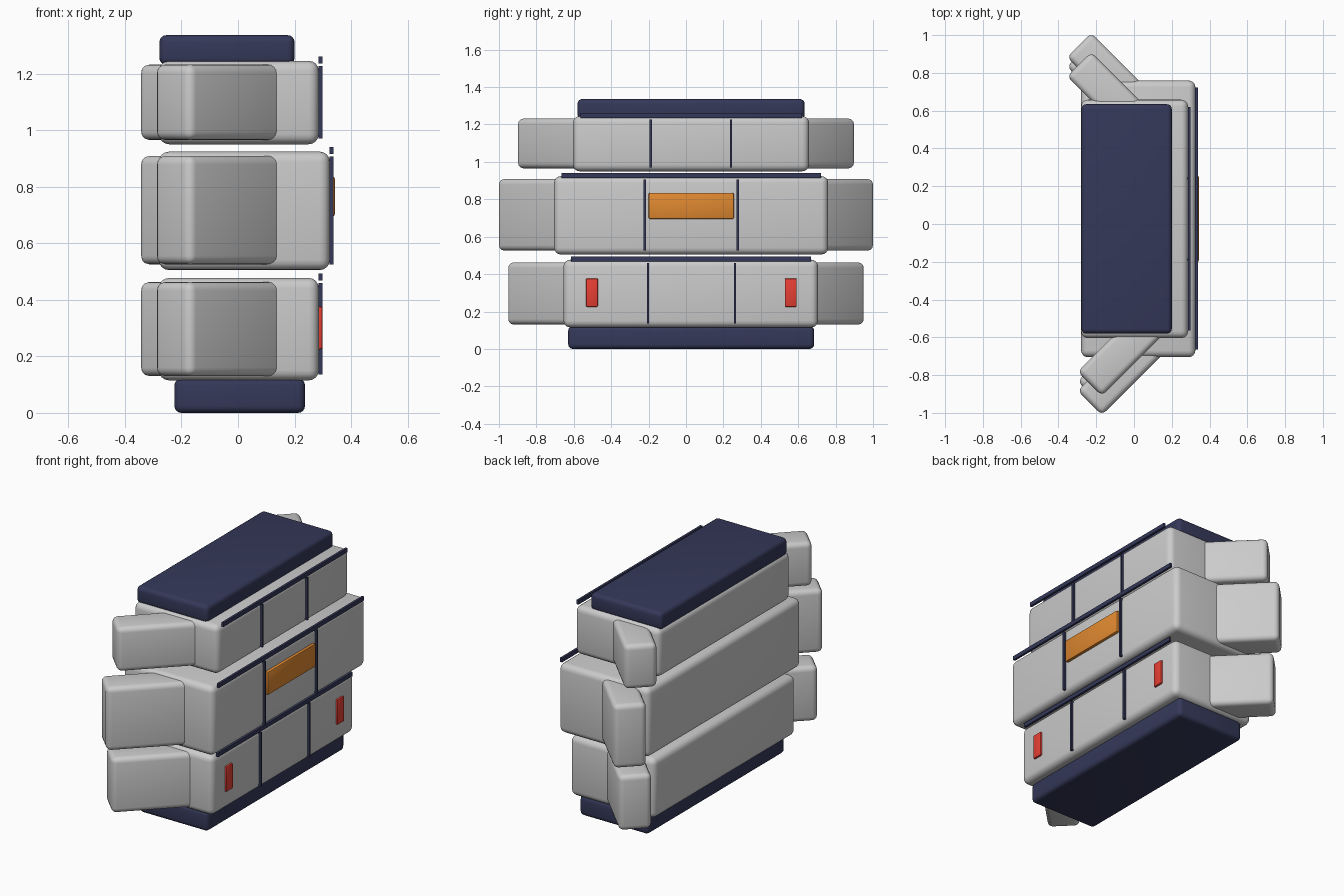
import bpy, math
from mathutils import Matrix, Vector

if "Cube" in bpy.data.objects:
    bpy.data.objects.remove(bpy.data.objects["Cube"])


def material(name, rgb):
    m = bpy.data.materials.new(name)
    m.diffuse_color = (*rgb, 1)
    m.use_nodes = True
    m.node_tree.nodes["Principled BSDF"].inputs["Base Color"].default_value = m.diffuse_color
    return m


NAVY = material("navy", (0.035, 0.04, 0.1))
ORANGE = material("orange", (0.75, 0.25, 0.03))
RED = material("red", (0.8, 0.05, 0.035))


def box(name, x, y, z, bevel, mat=None, segments=4):
    """Rounded box from (min, max) ranges."""
    size = [b - a for a, b in (x, y, z)]
    mid = Vector([(a + b) / 2 for a, b in (x, y, z)])
    bpy.ops.mesh.primitive_cube_add(size=1, location=mid)
    ob = bpy.context.object
    ob.name = name
    ob.data.transform(Matrix.Diagonal((*size, 1)))
    if bevel:
        mod = ob.modifiers.new("Bevel", "BEVEL")
        mod.width = bevel
        mod.segments = segments
        bpy.ops.object.modifier_apply(modifier=mod.name)
    bpy.ops.object.shade_smooth_by_angle(angle=math.radians(30))
    if mat:
        ob.data.materials.append(mat)
    return ob


def wing(name, tip, side, z):
    """Box swept outward at 45 degrees; tip is its outermost corner."""
    length, width = 0.5, 0.182
    ob = box(name, (0, length), (0, width), z, 0.03)
    # place the box so that its tip corner is the origin, then turn it
    ob.data.transform(Matrix.Translation((length / 2, width / 2, 0)))
    ob.data.transform(Matrix.Rotation(math.radians(45), 4, 'Z'))
    if side > 0:
        ob.data.transform(Matrix.Diagonal((1, -1, 1, 1)))
        ob.data.flip_normals()
    ob.location = (tip[0], tip[1], sum(z) / 2)


# Plinth and lid
box("base", (-0.225, 0.237), (-0.63, 0.685), (0, 0.122), 0.025, NAVY)
box("lid", (-0.278, 0.2), (-0.58, 0.634), (1.23, 1.336), 0.025, NAVY)

# name, front x, y range, z range, wing reach, wing z, seam positions
tiers = [
    ("lower", 0.286, (-0.655, 0.706), (0.115, 0.477), 0.95, (0.13, 0.463), (-0.203, 0.262)),
    ("middle", 0.325, (-0.705, 0.76), (0.505, 0.924), 1.0, (0.525, 0.909), (-0.221, 0.277)),
    ("upper", 0.286, (-0.604, 0.658), (0.95, 1.245), 0.898, (0.965, 1.232), (-0.188, 0.241)),
]
for name, fx, y, z, reach, wz, seams in tiers:
    box(name + "_body", (-0.28, fx), y, z, 0.036)
    wing(name + "_wing_front", (-0.17, -reach - 0.012), -1, wz)
    wing(name + "_wing_back", (-0.226, reach + 0.012), 1, wz)
    # thin vertical seams and the horizontal trim above them
    for i, sy in enumerate(seams):
        box(f"{name}_seam_{i}", (fx - 0.002, fx + 0.013), (sy - 0.006, sy + 0.006),
            (z[0] + 0.02, z[1] - 0.018), 0, NAVY)
    box(name + "_trim", (fx - 0.001, fx + 0.013), (y[0] + 0.04, y[1] - 0.038),
        (z[1] - 0.009, z[1] + 0.016), 0, NAVY)

# Orange panel and red lights
box("panel", (0.318, 0.343), (-0.2, 0.256), (0.695, 0.835), 0.008, ORANGE, 2)
for i, ry in enumerate((-0.503, 0.56)):
    box(f"light_{i}", (0.27, 0.298), (ry - 0.032, ry + 0.032), (0.225, 0.377), 0.006, RED, 2)
